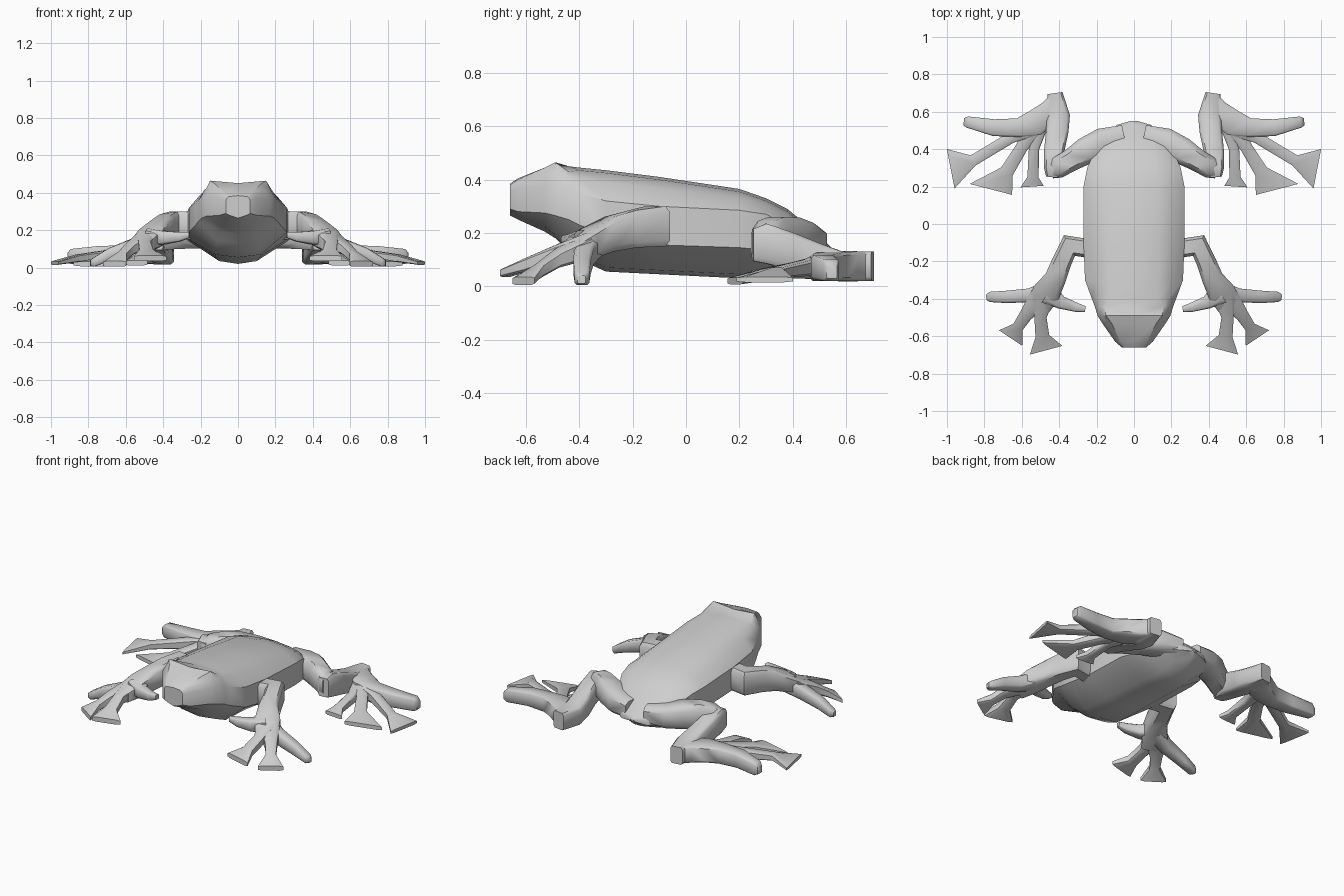
import bpy, bmesh, math
from mathutils import Vector

grey = bpy.data.materials.new("soft grey")
grey.diffuse_color = (0.62, 0.62, 0.62, 1)


def skin_rings(name, rings, angle, mirror=False):
    """Bridge equal rings of points into a closed object."""
    bm = bmesh.new()
    vs = [[bm.verts.new(p) for p in r] for r in rings]
    n = len(vs[0])
    for a, b in zip(vs, vs[1:]):
        for i in range(n):
            j = (i + 1) % n
            bm.faces.new((a[i], a[j], b[j], b[i]))
    bm.faces.new(vs[0][::-1])
    bm.faces.new(vs[-1])
    bmesh.ops.recalc_face_normals(bm, faces=bm.faces)
    me = bpy.data.meshes.new(name)
    bm.to_mesh(me)
    bm.free()
    me.materials.append(grey)
    ob = bpy.data.objects.new(name, me)
    bpy.context.collection.objects.link(ob)
    if mirror:
        m = ob.modifiers.new("mirror", 'MIRROR')
        m.use_mirror_merge = False
    bpy.ops.object.select_all(action='DESELECT')
    ob.select_set(True)
    bpy.context.view_layer.objects.active = ob
    bpy.ops.object.shade_smooth_by_angle(angle=math.radians(angle))
    return ob


def limb(name, stations, angle=48, chamfer=0.6):
    """Chamfered box section swept along (x, y, z centre, width, height, optional section heading)."""
    pts = [Vector(s[:3]) for s in stations]
    rings = []
    for i, s in enumerate(stations):
        t = Vector((0, 0, 0))
        if i > 0:
            t += (pts[i] - pts[i - 1]).normalized()
        if i < len(pts) - 1:
            t += (pts[i + 1] - pts[i]).normalized()
        if len(s) > 5:
            t = Vector((math.cos(math.radians(s[5])), math.sin(math.radians(s[5])), 0))
        side = Vector((t.y, -t.x, 0)).normalized()
        a, b, c = s[3] / 2, s[4] / 2, chamfer
        sec = [(a, -b * c), (a, b * c), (a * c, b), (-a * c, b),
               (-a, b * c), (-a, -b * c), (-a * c, -b), (a * c, -b)]
        rings.append([pts[i] + side * u + Vector((0, 0, v)) for u, v in sec])
    return skin_rings(name, rings, angle, True)


# body and head: y, top z, top half width, side half width, side upper z,
# side lower z, belly half width, belly z, brow lift
body = [
    (-.66, .385, .05, .065, .36, .29, .045, .265, -.005),
    (-.63, .405, .07, .10, .37, .28, .06, .25, -.005),
    (-.53, .44, .12, .17, .375, .275, .09, .205, .005),
    (-.49, .452, .15, .195, .38, .265, .10, .18, .013),
    (-.44, .45, .16, .21, .36, .25, .11, .13, -.02),
    (-.40, .445, .13, .225, .35, .23, .12, .10, -.01),
    (-.30, .435, .13, .262, .32, .19, .12, .055, -.01),
    (-.10, .41, .13, .27, .30, .155, .12, .045, -.01),
    (.20, .365, .13, .27, .285, .145, .11, .03, -.01),
    (.30, .33, .12, .25, .27, .135, .10, .02, -.01),
    (.38, .29, .11, .215, .23, .13, .10, .03, -.01),
    (.46, .225, .10, .19, .17, .12, .08, .06, -.01),
    (.53, .16, .06, .09, .14, .115, .04, .10, -.005),
    (.55, .14, .01, .02, .135, .125, .01, .12, 0),
]
rings = []
for y, zt, wt, ws, zh, zl, wb, zb, lift in body:
    half = [(wt, zt + lift), (wt * .35 + ws * .6, zh + (zt - zh) * .6), (ws, zh),
            (ws, zl), (wb, zb + .015)]
    ring = [(0, zt)] + half + [(0, zb)] + [(-x, z) for x, z in half[::-1]]
    rings.append([(x, y, z) for x, z in ring])
skin_rings("body", rings, 38)

# front legs
limb("front_leg", [(.20, -.13, .22, .12, .14), (.28, -.125, .225, .10, .15),
                   (.345, -.115, .225, .125, .15), (.385, -.20, .215, .105, .14),
                   (.42, -.29, .195, .115, .13), (.47, -.37, .16, .15, .11),
                   (.51, -.44, .125, .13, .08)], chamfer=.7)
fingers = [
    [(.45, -.355, .165, .11, .10), (.56, -.382, .115, .075, .085),
     (.69, -.39, .07, .065, .07), (.77, -.39, .03, .055, .05), (.79, -.392, .025, .03, .03)],
    [(.50, -.39, .145, .12, .09), (.58, -.49, .10, .07, .06),
     (.62, -.55, .06, .06, .05), (.66, -.61, .02, .15, .03)],
    [(.48, -.38, .155, .12, .09), (.50, -.50, .12, .065, .06),
     (.49, -.60, .08, .075, .05), (.47, -.675, .05, .18, .03)],
    [(.46, -.37, .165, .12, .09), (.39, -.42, .16, .07, .07),
     (.31, -.445, .165, .05, .05), (.26, -.455, .175, .03, .03)],
]
for i, f in enumerate(fingers):
    limb("finger_%d" % (i + 1), f, chamfer=.7)

# hind legs: thigh, shin and foot
limb("thigh", [(.05, .46, .165, .14, .11), (.17, .435, .17, .155, .135),
               (.26, .39, .18, .145, .155), (.34, .34, .18, .12, .16),
               (.41, .30, .17, .115, .15), (.45, .28, .16, .08, .11)])
limb("shin", [(.435, .25, .155, .07, .12), (.43, .30, .16, .105, .15),
              (.425, .40, .13, .11, .14), (.41, .50, .095, .12, .13),
              (.405, .58, .075, .125, .115), (.422, .70, .075, .08, .11)], chamfer=.75)
limb("foot", [(.41, .665, .075, .09, .11), (.44, .60, .075, .14, .11),
              (.53, .54, .075, .14, .105), (.62, .515, .07, .10, .10),
              (.75, .515, .07, .09, .09), (.89, .545, .06, .06, .08),
              (.91, .547, .055, .04, .05)], chamfer=.8)
toes = [
    [(.54, .53, .08, .12, .09), (.66, .46, .07, .06, .06),
     (.86, .34, .05, .06, .04), (.98, .295, .025, .215, .02, -11)],
    [(.53, .53, .075, .11, .09), (.60, .41, .06, .065, .06),
     (.68, .28, .04, .075, .04), (.765, .185, .02, .235, .025, -75.5)],
    [(.50, .54, .07, .09, .09), (.535, .40, .06, .055, .06),
     (.54, .25, .04, .06, .04), (.545, .2, .025, .125, .025, -94)],
]
for i, t in enumerate(toes):
    limb("toe_%d" % (i + 1), t, chamfer=.7)
